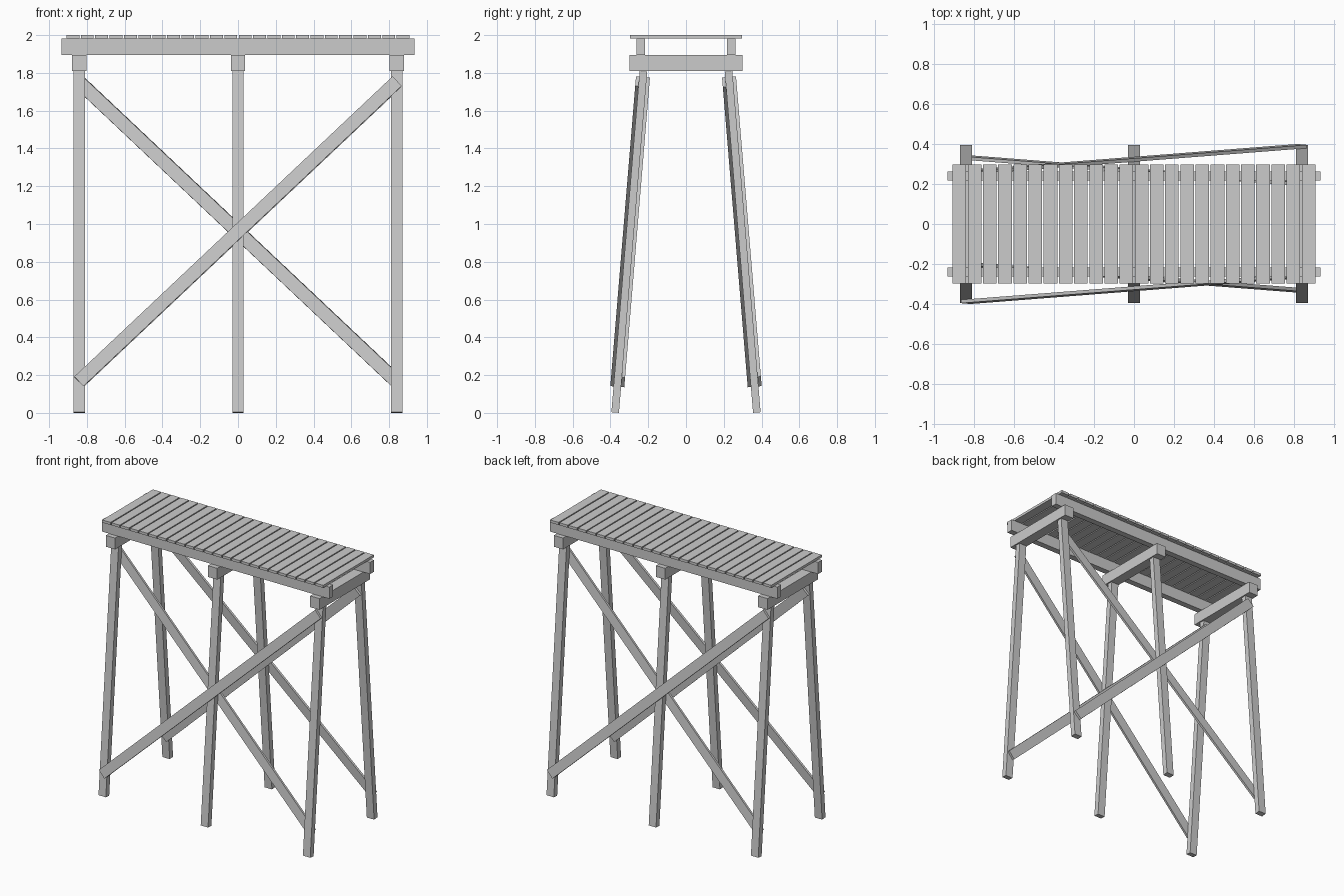
import bpy
from math import pi, atan2, hypot
from mathutils import Matrix, Vector

if "Cube" in bpy.data.objects:
    bpy.data.objects.remove(bpy.data.objects["Cube"])


def box(name, size, matrix):
    """Cube of the given size, placed by a rigid matrix at its centre."""
    bpy.ops.mesh.primitive_cube_add(size=1)
    ob = bpy.context.object
    ob.name = name
    ob.data.transform(Matrix.Diagonal((*size, 1)))
    ob.matrix_world = matrix
    return ob


def at(x, y, z):
    return Matrix.Translation((x, y, z))


BENTS = (-0.84, 0, 0.84)
LEG_W, LEG_T = 0.06, 0.04
BRACE_W, BRACE_T = 0.07, 0.017
CAP_BOTTOM, CAP_TOP, BEAM_TOP = 1.81, 1.894, 1.981
FOOT_Y, HEAD_Y = 0.375, 0.225

# deck planks
COUNT, PLANK_W, SPAN = 24, 0.068, 1.816
pitch = (SPAN - PLANK_W) / (COUNT - 1)
for i in range(COUNT):
    x = (i - (COUNT - 1) / 2) * pitch
    box("deck_plank", (PLANK_W, 0.594, 2 - BEAM_TOP), at(x, 0, (2 + BEAM_TOP) / 2))

# long beams under the deck
for y in (-0.24, 0.24):
    box("deck_beam", (1.868, 0.045, BEAM_TOP - CAP_TOP), at(0, y, (BEAM_TOP + CAP_TOP) / 2))

# cross caps on top of each leg pair
for x in BENTS:
    box("cross_cap", (0.076, 0.596, CAP_TOP - CAP_BOTTOM), at(x, 0, (CAP_TOP + CAP_BOTTOM) / 2))

# leaning sides: the back is the front turned half round
lean = atan2(FOOT_Y - HEAD_Y, CAP_BOTTOM)
leg_len = hypot(FOOT_Y - HEAD_Y, CAP_BOTTOM) - 0.004
for side, turn in (("front", 0), ("back", pi)):
    frame = Matrix.Rotation(turn, 4, 'Z') @ at(0, -FOOT_Y, 0.002) @ Matrix.Rotation(-lean, 4, 'X')

    # legs
    for x in BENTS:
        box(side + "_leg", (LEG_W, LEG_T, leg_len), frame @ at(x, 0, leg_len / 2))

    # one brace outside the legs, the crossing one inside
    rise, run = 1.595, 1.685
    for name, s in (("outer", 1), ("inner", -1)):
        y = -s * (LEG_T + BRACE_T) / 2
        tilt = Matrix.Rotation(-s * atan2(rise, run), 4, 'Y')
        box(f"{side}_{name}_brace", (hypot(rise, run), BRACE_T, BRACE_W),
            frame @ at(0, y, 0.96) @ tilt)
